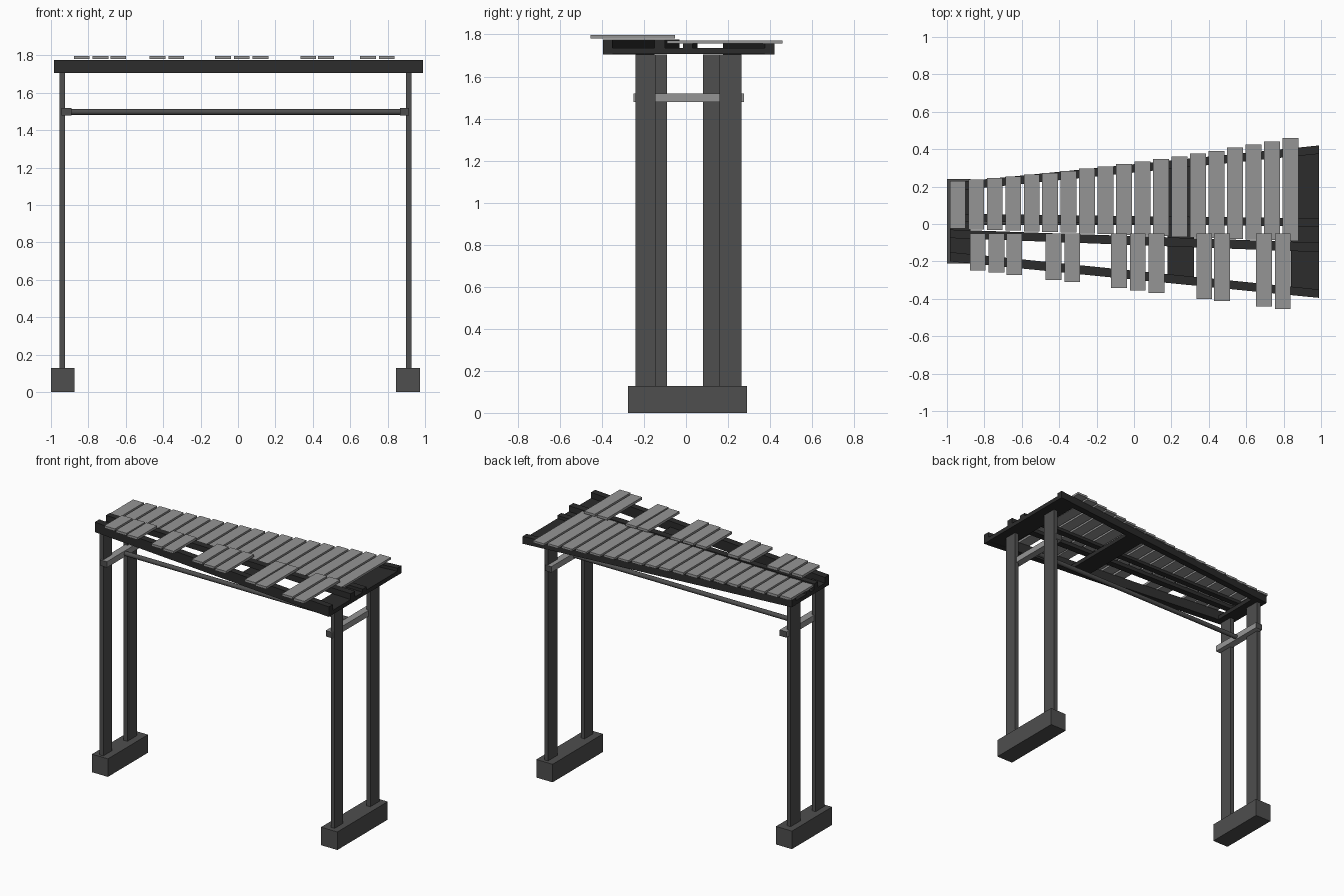
import bpy
import bmesh
from math import pi

cube = bpy.data.objects.get("Cube")
if cube:
    bpy.data.objects.remove(cube, do_unlink=True)


def material(name, value):
    mat = bpy.data.materials.new(name)
    mat.use_nodes = True
    color = (value, value, value, 1)
    mat.diffuse_color = color
    mat.node_tree.nodes["Principled BSDF"].inputs["Base Color"].default_value = color
    return mat


frame_dark = material("frame charcoal", 0.025)
stand_gray = material("stand dark gray", 0.077)
bar_gray = material("bar light gray", 0.3)


def tapered(name, mat, x0, x1, start, end, z0, z1):
    """Slab from x0 to x1 whose y range changes from start to end."""
    bm = bmesh.new()
    outline = [(x0, start[0]), (x1, end[0]), (x1, end[1]), (x0, start[1])]
    low = [bm.verts.new((x, y, z0)) for x, y in outline]
    high = [bm.verts.new((x, y, z1)) for x, y in outline]
    bm.faces.new(low[::-1])
    bm.faces.new(high)
    for i in range(4):
        j = (i + 1) % 4
        bm.faces.new((low[i], low[j], high[j], high[i]))
    mesh = bpy.data.meshes.new(name)
    bm.to_mesh(mesh)
    bm.free()
    mesh.materials.append(mat)
    obj = bpy.data.objects.new(name, mesh)
    bpy.context.collection.objects.link(obj)
    return obj


def box(name, mat, x, y, z):
    return tapered(name, mat, x[0], x[1], y, y, z[0], z[1])


# Stand ends: foot, two legs and a cross brace, narrower at the right end
def stand_end(side, foot_x, leg_x, brace_x, foot_y, legs_y, brace_y):
    box(side + "_foot", stand_gray, foot_x, foot_y, (0, 0.128))
    for place, leg_y in zip(("front", "back"), legs_y):
        box(f"{side}_{place}_leg", stand_gray, leg_x, leg_y, (0.128, 1.705))
    brace = box(side + "_cross_brace", bar_gray, brace_x, brace_y, (1.478, 1.52))
    # Dark end caps
    brace.data.materials.append(stand_gray)
    for face in brace.data.polygons:
        if abs(face.normal.y) > 0.5:
            face.material_index = 1


stand_end("right", (-1, -0.875), (-0.955, -0.925), (-0.943, -0.89),
          (-0.21, 0.24), ((-0.19, -0.09), (0.08, 0.19)), (-0.2, 0.22))
stand_end("left", (0.845, 0.973), (0.898, 0.927), (0.865, 0.915),
          (-0.275, 0.29), ((-0.24, -0.145), (0.16, 0.265)), (-0.25, 0.275))

# Long round tie rod
bpy.ops.mesh.primitive_cylinder_add(vertices=16, radius=0.016, depth=1.76,
                                    location=(-0.012, 0.01, 1.498), rotation=(0, pi / 2, 0))
rod = bpy.context.object
rod.name = "tie_rod"
rod.data.materials.append(stand_gray)
bpy.ops.object.shade_smooth_by_angle()

# Frame rails running the length of the instrument
left, right = 0.99, -0.985
tapered("front_rail", frame_dark, right, left, (-0.2, -0.15), (-0.395, -0.35), 1.705, 1.776)
tapered("raised_inner_rail", frame_dark, right, left, (-0.075, -0.03), (-0.15, -0.1), 1.735, 1.776)
tapered("lower_inner_rail", frame_dark, right, left, (0.015, 0.055), (-0.015, 0.03), 1.735, 1.757)
tapered("back_rail", frame_dark, right, left, (0.175, 0.22), (0.375, 0.42), 1.705, 1.757)


# Cross plates between the outer rails
def span(x):
    t = (x - right) / (left - right)
    return (-0.18 - 0.195 * t, 0.2 + 0.2 * t)


for name, x0, x1 in (("right_end_plate", right, -0.88), ("middle_plate", 0.18, 0.32),
                     ("left_end_plate", 0.84, left)):
    tapered(name, frame_dark, x0, x1, span(x0), span(x1), 1.706, 1.735)

# Lower row of bars, growing longer to the left
COUNT = 19
for i in range(COUNT):
    t = i / (COUNT - 1)
    x = -0.943 + 1.78 * t
    box(f"lower_bar_{i + 1}", bar_gray, (x - 0.042, x + 0.042),
        (-0.025 - 0.065 * t, 0.23 + 0.13 * t + 0.1 * t * t), (1.757, 1.772))

# Raised row of bars in groups of two and three
centers = (-0.835, -0.735, -0.64, -0.43, -0.33, -0.08, 0.02, 0.12, 0.375, 0.47, 0.695, 0.795)
for i, x in enumerate(centers):
    box(f"raised_bar_{i + 1}", bar_gray, (x - 0.042, x + 0.042),
        (-0.353 - 0.126 * x, -0.052), (1.78, 1.797))
